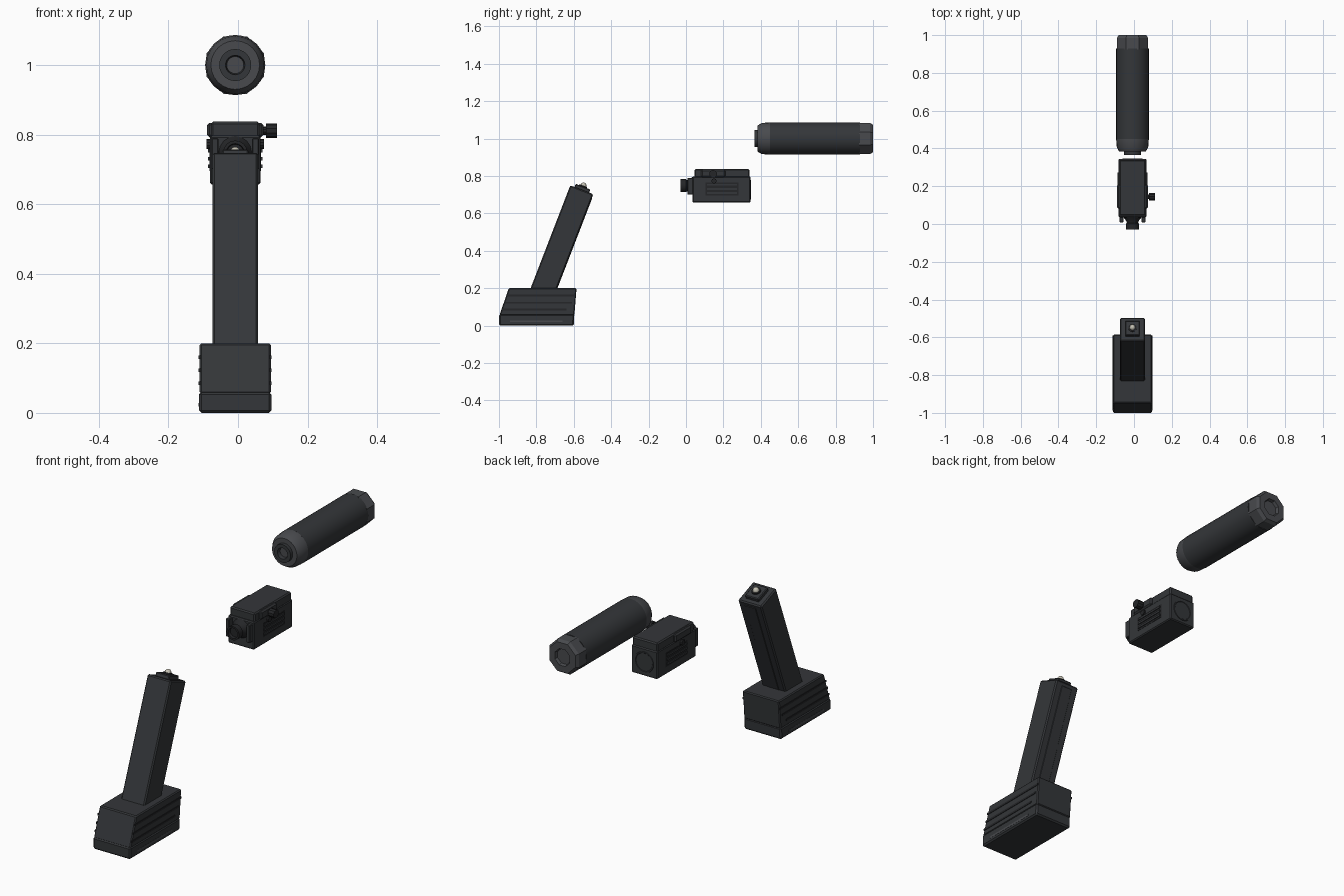
import bpy, bmesh, math
from mathutils import Matrix, Vector

if "Cube" in bpy.data.objects:
    bpy.data.objects.remove(bpy.data.objects["Cube"])

CX = -0.008  # common centre line of all three assemblies


def material(name, rgb):
    m = bpy.data.materials.new(name)
    m.diffuse_color = (*rgb, 1)
    m.use_nodes = True
    m.node_tree.nodes["Principled BSDF"].inputs["Base Color"].default_value = m.diffuse_color
    return m


DARK = material("dark_metal", (0.034, 0.037, 0.041))
BLACK = material("black_rubber", (0.018, 0.019, 0.021))
GREY = material("worn_edge", (0.065, 0.068, 0.075))
PALE = material("pale_tip", (0.55, 0.53, 0.45))


def finish(name, bm, mat, bevel=0, smooth=False):
    bmesh.ops.recalc_face_normals(bm, faces=bm.faces)
    me = bpy.data.meshes.new(name)
    bm.to_mesh(me)
    bm.free()
    ob = bpy.data.objects.new(name, me)
    bpy.context.collection.objects.link(ob)
    me.materials.append(mat)
    if bevel:
        mod = ob.modifiers.new("edge", "BEVEL")
        mod.width = bevel
        mod.segments = 1
    if smooth:
        bpy.ops.object.select_all(action="DESELECT")
        ob.select_set(True)
        bpy.context.view_layer.objects.active = ob
        bpy.ops.object.shade_smooth_by_angle(angle=math.radians(30))
    return ob


def prism(name, prof, half, mat=DARK, bevel=0.0, cx=CX):
    """Extrude a (y, z) side profile across x."""
    bm = bmesh.new()
    f = bm.faces.new([bm.verts.new((cx - half, y, z)) for y, z in prof])
    g = bmesh.ops.extrude_face_region(bm, geom=[f])
    bmesh.ops.translate(bm, vec=(2 * half, 0, 0),
                        verts=[v for v in g["geom"] if isinstance(v, bmesh.types.BMVert)])
    return finish(name, bm, mat, bevel)


def box(name, half, y0, y1, z0, z1, mat=DARK, bevel=0.0, cx=CX):
    return prism(name, [(y0, z0), (y1, z0), (y1, z1), (y0, z1)], half, mat, bevel, cx)


def lathe(name, prof, origin, axis, n, mat=DARK, turn=0.0, smooth=False):
    """Turn an (along, radius) profile about an axis, ends capped."""
    bm = bmesh.new()
    rings = [[bm.verts.new((r * math.cos(turn + 2 * math.pi * i / n),
                            r * math.sin(turn + 2 * math.pi * i / n), t))
              for i in range(n)] for t, r in prof]
    for a, b in zip(rings, rings[1:]):
        for i in range(n):
            j = (i + 1) % n
            bm.faces.new((a[i], a[j], b[j], b[i]))
    bm.faces.new(rings[0])
    bm.faces.new(rings[-1])
    q = Vector((0, 0, 1)).rotation_difference(Vector(axis))
    bmesh.ops.transform(bm, matrix=Matrix.Translation(origin) @ q.to_matrix().to_4x4(), verts=bm.verts)
    return finish(name, bm, mat, 0, smooth)


Y = (0, 1, 0)

# --- Long cylinder: stepped nose, round body, eight-sided rear cap ---
P = (CX, 0, 1.0)
lathe("cylinder_nose", [(0.385, 0.024), (0.366, 0.028), (0.366, 0.046), (0.395, 0.046)], P, Y, 24, DARK, 0, True)
lathe("cylinder_front_collar", [(0.383, 0.070), (0.405, 0.083), (0.45, 0.0865)], P, Y, 24, GREY, 0, True)
lathe("cylinder_body", [(0.449, 0.0865), (0.93, 0.0865)], P, Y, 24, DARK, 0, True)
lathe("cylinder_rear_cap", [(0.925, 0.0895), (0.985, 0.0895), (1.0, 0.079), (1.0, 0.045), (0.985, 0.04)],
      P, Y, 8, GREY, math.pi / 8)

# --- Small sight box ---
box("sight_body", 0.073, 0.035, 0.345, 0.657, 0.797, DARK, 0.005)
box("sight_top", 0.070, 0.045, 0.34, 0.79, 0.837, DARK, 0.006)
box("sight_saddle", 0.081, 0.08, 0.21, 0.792, 0.834, DARK, 0.007)
L = (CX, 0, 0.748)
lathe("sight_lens_barrel", [(-0.015, 0.024), (-0.03, 0.026), (-0.03, 0.035), (0.0, 0.035),
                            (0.005, 0.030), (0.015, 0.032), (0.036, 0.048)], L, Y, 16, BLACK, 0, True)
lathe("sight_back_plate", [(0.34, 0.054), (0.348, 0.052), (0.348, 0.047), (0.346, 0.045)],
      (CX, 0, 0.727), Y, 24, DARK, 0, True)
lathe("clamp_screw", [(0.05, 0.012), (0.088, 0.012), (0.088, 0.021), (0.12, 0.021)],
      (CX, 0.145, 0.811), (1, 0, 0), 10, BLACK)
for s, side in ((-1, "left"), (1, "right")):
    box("front_prong_" + side, 0.010, 0.008, 0.045, 0.70, 0.79, DARK, 0.003, CX + s * 0.058)
    lathe("side_button_" + side, [(0.06, 0.014), (0.083, 0.014)], (CX, 0.15, 0.773), (s, 0, 0), 10, BLACK)
    box("vent_panel_" + side, 0.002, 0.105, 0.28, 0.695, 0.765, BLACK, 0, CX + s * 0.0725)
    for k in range(3):
        z = 0.709 + 0.022 * k
        box(f"vent_rib_{side}_{k}", 0.004, 0.112, 0.272, z - 0.005, z + 0.005, DARK, 0, CX + s * 0.0745)

# --- Slanted tube on a block base ---
prism("base_foot", [(-1.0, 0.0), (-0.6, 0.0), (-0.597, 0.06), (-1.0, 0.06)], 0.104, DARK, 0.007)
prism("base_block", [(-0.997, 0.055), (-0.597, 0.055), (-0.585, 0.2), (-0.948, 0.2)], 0.1025, DARK, 0.005)
for s, side in ((-1, "left"), (1, "right")):
    for k, (z, y1) in enumerate(((0.085, -0.64), (0.122, -0.61), (0.16, -0.59))):
        y0 = -0.995 + (z - 0.06) * 0.35
        box(f"grip_strip_{side}_{k}", 0.003, y0, y1, z - 0.005, z + 0.005, BLACK, 0, CX + s * 0.102)
    box("foot_line_" + side, 0.001, -0.94, -0.66, 0.018, 0.028, GREY, 0, CX + s * 0.104)

d = Vector((0.36, 0.933))      # tube direction in (y, z)
n = Vector((0.933, -0.36))     # across the tube, towards the back
top = Vector((-0.557, 0.726))  # middle of the tube's upper end


def tilted(name, a, b, h0, h1, half, mat, bevel):
    pts = [top + n * u + d * h for u, h in ((a, h0), (b, h0), (b, h1), (a, h1))]
    return prism(name, [tuple(p) for p in pts], half, mat, bevel)


tilted("tube", -0.066, 0.066, -0.60, 0, 0.066, DARK, 0.006)
tilted("tube_spine", 0.06, 0.068, -0.58, -0.02, 0.030, DARK, 0.002)
tilted("tube_cap", -0.042, 0.042, -0.01, 0.018, 0.038, DARK, 0.004)
tip = (CX, top.x, top.y)
axis = (0, d.x, d.y)
lathe("tip_seat", [(0.01, 0.022), (0.024, 0.022)], tip, axis, 12, BLACK)
lathe("round_tip", [(0.02, 0.016), (0.03, 0.015), (0.037, 0.010), (0.040, 0.004)], tip, axis, 12, PALE, 0, True)
